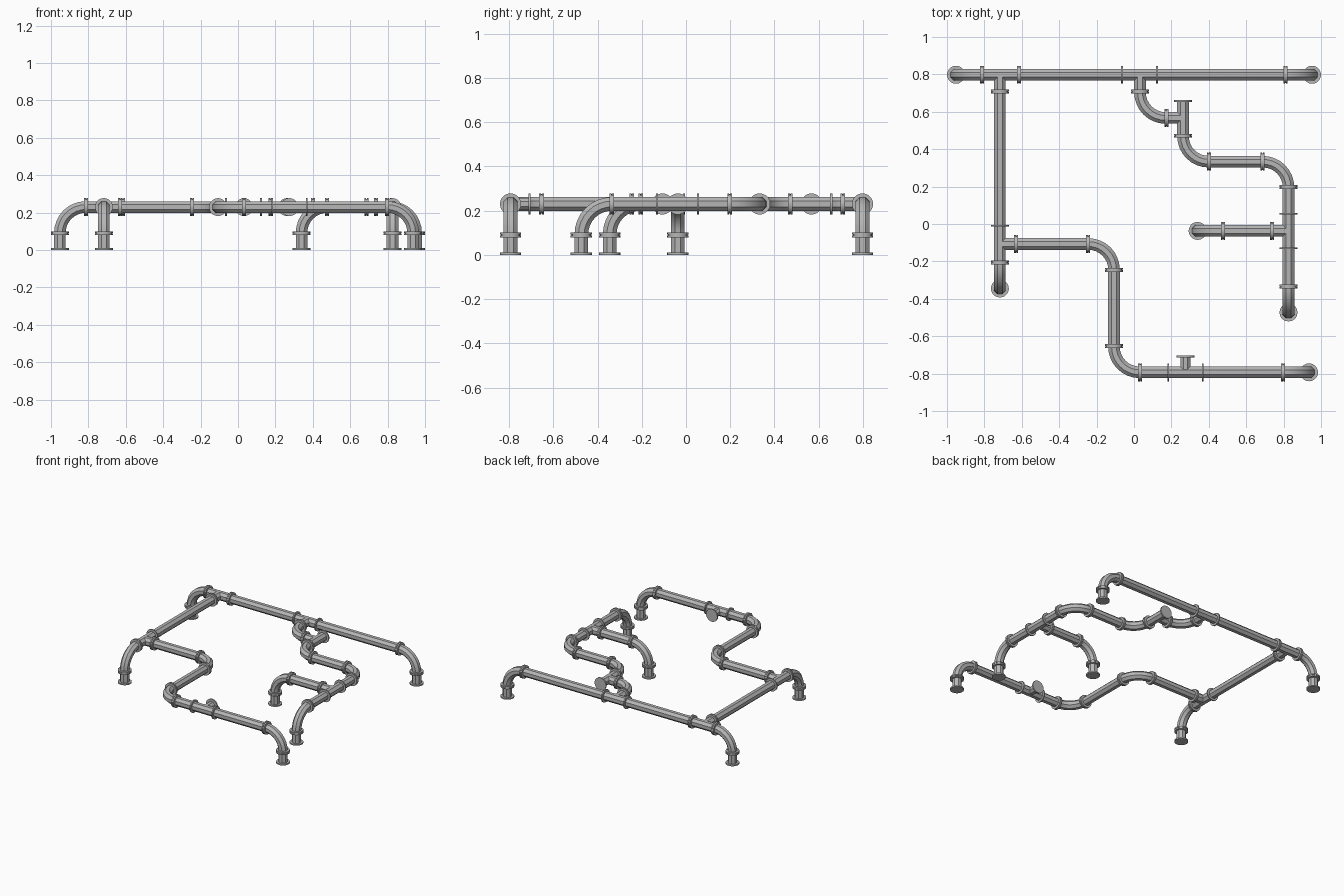
import bpy
import bmesh
import math
from mathutils import Vector, Matrix

if "Cube" in bpy.data.objects:
    bpy.data.objects.remove(bpy.data.objects["Cube"])

PIPE_R, FLANGE_R, BEND, Z = 0.0335, 0.048, 0.137, 0.23
SIDES, BEND_STEPS = 8, 8
GREY = (0.47, 0.47, 0.47, 1)

steel = bpy.data.materials.new("grey_steel")
steel.use_nodes = True
steel.diffuse_color = GREY
steel.node_tree.nodes["Principled BSDF"].inputs["Base Color"].default_value = GREY


def finish(bm, name):
    bmesh.ops.recalc_face_normals(bm, faces=bm.faces)
    mesh = bpy.data.meshes.new(name)
    bm.to_mesh(mesh)
    bm.free()
    mesh.materials.append(steel)
    obj = bpy.data.objects.new(name, mesh)
    bpy.context.collection.objects.link(obj)
    bpy.ops.object.select_all(action='DESELECT')
    obj.select_set(True)
    bpy.context.view_layer.objects.active = obj
    bpy.ops.object.shade_smooth_by_angle(angle=math.radians(35))
    return obj


def rounded(corners):
    """Replace each inner corner with a quarter-circle elbow."""
    path = [corners[0]]
    for a, b, c in zip(corners, corners[1:], corners[2:]):
        u, v = (a - b).normalized(), (c - b).normalized()
        centre = b + (u + v) * BEND
        for i in range(BEND_STEPS + 1):
            t = math.pi / 2 * i / BEND_STEPS
            path.append(centre - v * BEND * math.cos(t) - u * BEND * math.sin(t))
    return path + [corners[-1]]


def pipe(name, points, radius=PIPE_R):
    """Sweep an octagon along points; 2D points lie at pipe height."""
    path = rounded([Vector(p) if len(p) == 3 else Vector((*p, Z)) for p in points])
    bm = bmesh.new()
    rings, normal, last = [], None, None
    for i, p in enumerate(path):
        d = (path[min(i + 1, len(path) - 1)] - path[max(i - 1, 0)]).normalized()
        if normal is None:
            normal = Vector((0, 0, 1)) if abs(d.z) < 0.5 else Vector((1, 0, 0))
        else:
            normal = last.rotation_difference(d) @ normal
        last = d
        side = d.cross(normal)
        ring = []
        for k in range(SIDES):
            a = 2 * math.pi * (k + 0.5) / SIDES
            ring.append(bm.verts.new(p + (normal * math.cos(a) + side * math.sin(a)) * radius))
        rings.append(ring)
    for r, s in zip(rings, rings[1:]):
        for k in range(SIDES):
            j = (k + 1) % SIDES
            bm.faces.new((r[k], r[j], s[j], s[k]))
    bm.faces.new(rings[0])
    bm.faces.new(rings[-1])
    return finish(bm, name)


def disc(bm, pos, axis, thick, radius=FLANGE_R):
    turn = Vector((0, 0, 1)).rotation_difference(Vector(axis)).to_matrix().to_4x4()
    bmesh.ops.create_cone(bm, cap_ends=True, segments=20, radius1=radius, radius2=radius,
                          depth=thick, matrix=Matrix.Translation(pos) @ turn)


def flange(name, pos, axis, double=True):
    """One thin collar, or two collars bolted face to face."""
    bm = bmesh.new()
    pos, axis = Vector(pos), Vector(axis)
    if double:
        for s in (-1, 1):
            disc(bm, pos + axis * 0.006 * s, axis, 0.009)
        disc(bm, pos, axis, 0.006, 0.044)
    else:
        disc(bm, pos, axis, 0.009)
    return finish(bm, name)


X, Y, UP = (1, 0, 0), (0, 1, 0), (0, 0, 1)

# Feet: position of every leg
feet = {"back_right": (-0.952, 0.798), "back_left": (0.952, 0.798),
        "side_right": (-0.717, -0.345), "front_left": (0.936, -0.793),
        "side_left": (0.826, -0.473), "inner": (0.34, -0.037)}
for name, (x, y) in feet.items():
    flange(name + "_leg_flange", (x, y, 0.09), UP)
    bm = bmesh.new()
    disc(bm, (x, y, 0.005), UP, 0.01)
    finish(bm, name + "_foot")


def foot(name):
    return (*feet[name], 0.005)


# Pipe runs
pipe("back_pipe", [foot("back_right"), feet["back_right"], feet["back_left"], foot("back_left")])
pipe("right_pipe", [(-0.717, 0.798), feet["side_right"], foot("side_right")])
pipe("front_pipe", [(-0.717, -0.107), (-0.107, -0.107), (-0.107, -0.793),
                    feet["front_left"], foot("front_left")])
pipe("middle_pipe", [(0.032, 0.798), (0.032, 0.567), (0.262, 0.567)])
pipe("left_pipe", [(0.262, 0.655), (0.262, 0.333), (0.826, 0.333),
                   feet["side_left"], foot("side_left")])
pipe("inner_pipe", [(0.826, -0.037), feet["inner"], foot("inner")])
pipe("front_stub", [(0.275, -0.793), (0.275, -0.708)], 0.03)

# Closed ends of the two stubs
for name, x, y in (("left_stub_cap", 0.262, 0.657), ("front_stub_cap", 0.275, -0.708)):
    bm = bmesh.new()
    disc(bm, (x, y, Z), Y, 0.01)
    finish(bm, name)

# Flanges on pipes running along x: (y, bolted pairs, single collars)
for y, pairs, singles in ((0.798, (-0.812, -0.615, 0.81), (-0.064, 0.123)),
                          (-0.107, (-0.63, -0.245), ()),
                          (-0.793, (0.033, 0.797), (0.183, 0.367)),
                          (0.567, (0.173,), ()),
                          (0.333, (0.4, 0.687), ()),
                          (-0.037, (0.476, 0.738), ())):
    for x in pairs + singles:
        flange("cross_flange", (x, y, Z), X, x in pairs)

# Flanges on pipes running along y: (x, bolted pairs, single collars)
for x, pairs, singles in ((-0.717, (0.708, -0.205), (-0.01,)),
                          (-0.107, (-0.245, -0.653), ()),
                          (0.032, (0.708,), ()),
                          (0.262, (0.472,), ()),
                          (0.826, (0.197, -0.335), (0.055, -0.13))):
    for y in pairs + singles:
        flange("long_flange", (x, y, Z), Y, y in pairs)
